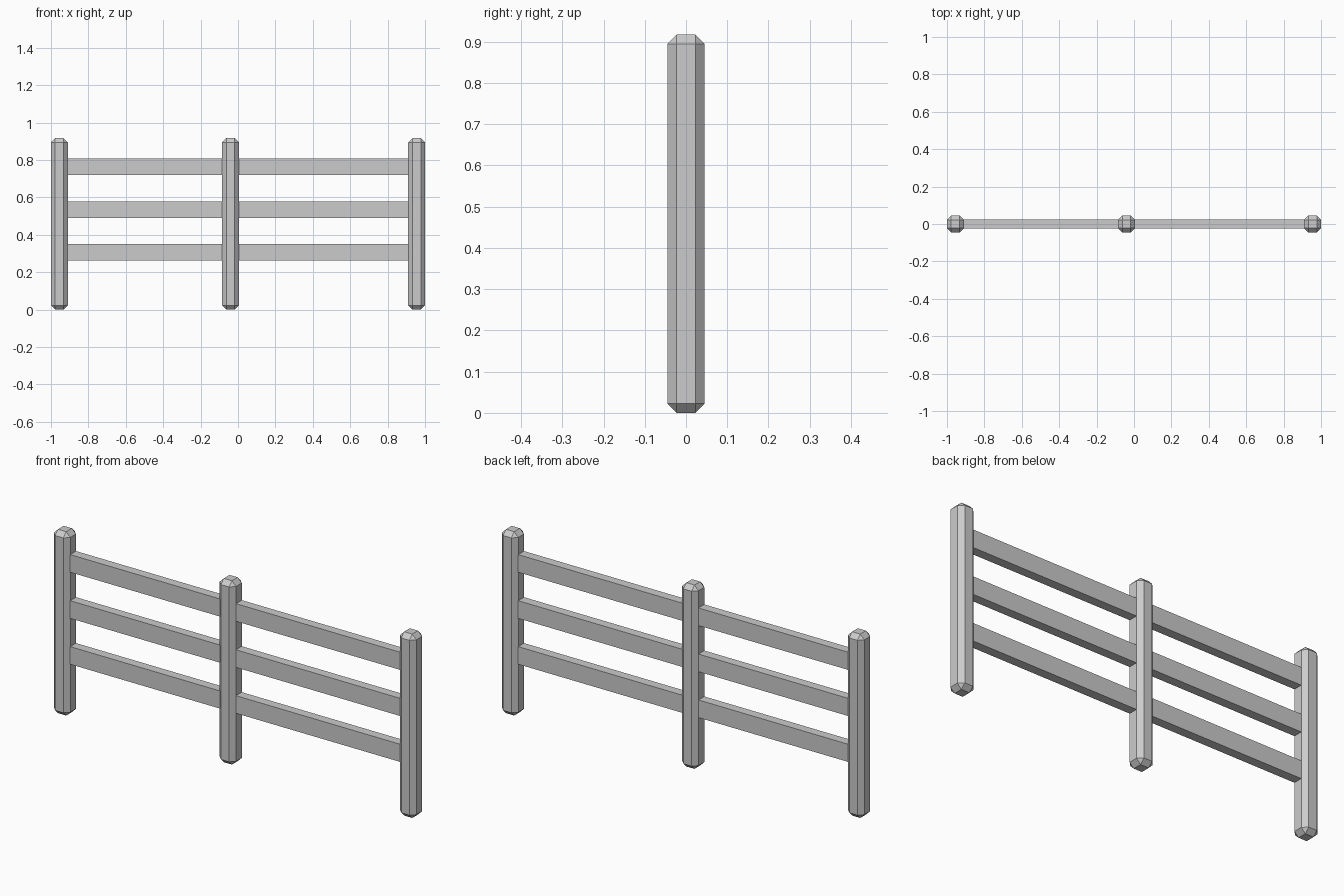
import bpy, bmesh
from mathutils import Matrix, Vector

if "Cube" in bpy.data.objects:
    bpy.data.objects.remove(bpy.data.objects["Cube"])


def box(name, centre, size, chamfer=0.0):
    bm = bmesh.new()
    bmesh.ops.create_cube(bm, size=1.0)
    bmesh.ops.scale(bm, vec=Vector(size), verts=bm.verts)
    if chamfer:
        bmesh.ops.bevel(bm, geom=bm.edges[:], offset=chamfer, segments=1,
                        affect='EDGES', profile=0.5)
    mesh = bpy.data.meshes.new(name)
    bm.to_mesh(mesh)
    bm.free()
    obj = bpy.data.objects.new(name, mesh)
    obj.location = centre
    bpy.context.collection.objects.link(obj)
    return obj


POST_W, POST_H = 0.09, 0.917
post_x = {"left_post": -0.955, "middle_post": -0.04, "right_post": 0.955}

# Chamfered upright posts
for name, x in post_x.items():
    box(name, (x, 0, POST_H / 2), (POST_W, POST_W, POST_H), 0.0225)

# Three flat rails running through the posts
for name, z in (("lower_rail", 0.306), ("middle_rail", 0.535), ("upper_rail", 0.765)):
    box(name, (0, 0, z), (1.86, 0.046, 0.088))
